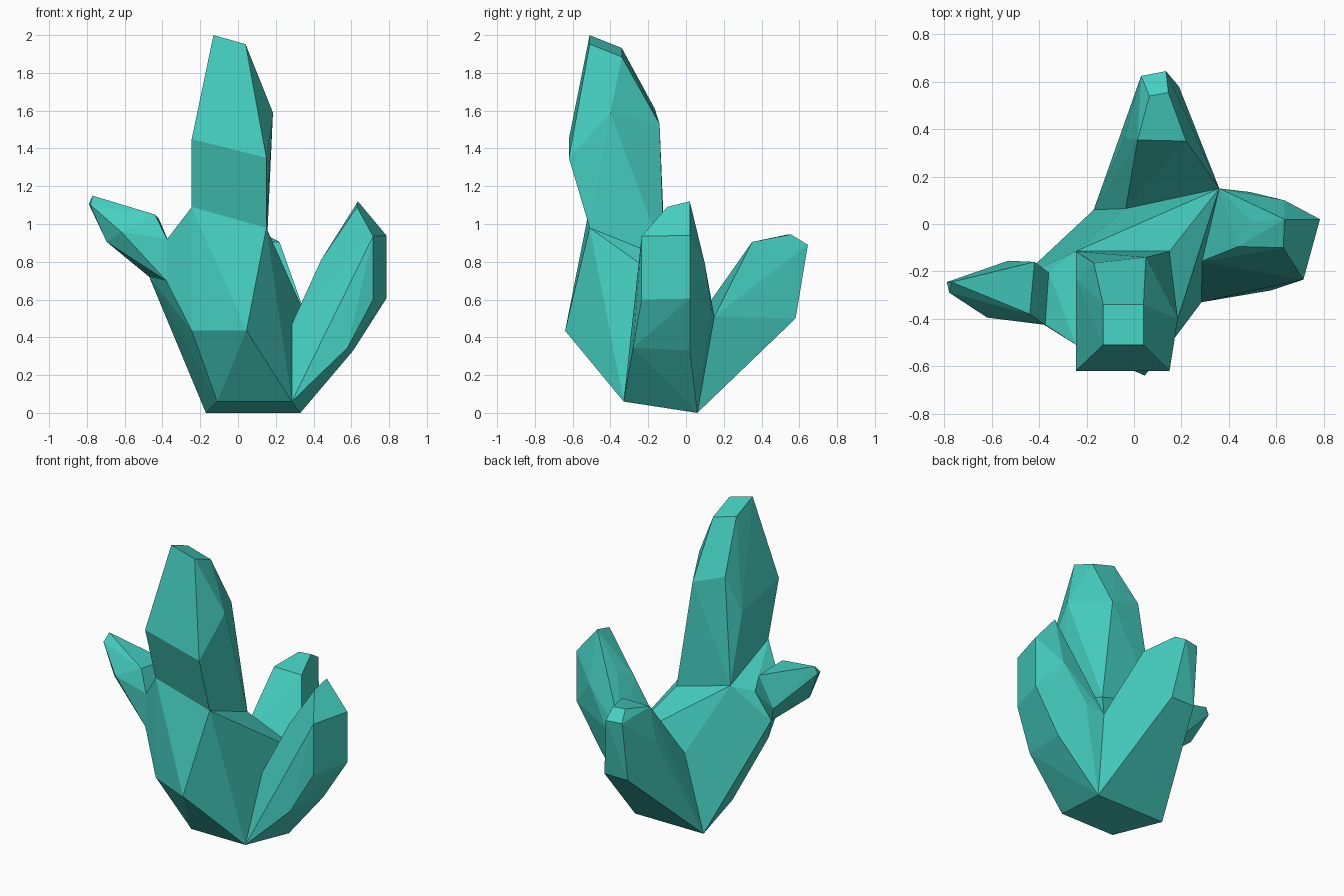
import bpy, bmesh
from mathutils import Vector

if "Cube" in bpy.data.objects:
    bpy.data.objects.remove(bpy.data.objects["Cube"])

teal = bpy.data.materials.new("teal_crystal")
teal.diffuse_color = (0.06, 0.62, 0.53, 1)
teal.use_nodes = True
teal.node_tree.nodes["Principled BSDF"].inputs["Base Color"].default_value = teal.diffuse_color


def tilted_square(cx, cy, half, z):
    """Square cut across the tall crystal, sloping down to the right and back."""
    return [(cx + sx * half, cy + sy * half, z - half * (0.28 * sx + 0.4 * sy))
            for sx, sy in ((-1, -1), (1, -1), (1, 1), (-1, 1))]


def faceted(name, points, roots):
    """Convex faceted block, left open where it joins a neighbour."""
    bm = bmesh.new()
    for p in points:
        bm.verts.new(p)
    out = bmesh.ops.convex_hull(bm, input=bm.verts[:])
    loose = [v for v in bm.verts if not v.link_faces]
    bmesh.ops.delete(bm, geom=loose, context='VERTS')

    def in_root(face, root):
        return all(any((v.co - Vector(p)).length < 1e-4 for p in root) for v in face.verts)

    joints = [f for f in bm.faces if any(in_root(f, r) for r in roots)]
    bmesh.ops.recalc_face_normals(bm, faces=bm.faces[:])
    bmesh.ops.delete(bm, geom=joints, context='FACES')
    bmesh.ops.dissolve_limit(bm, angle_limit=0.04, verts=bm.verts[:], edges=bm.edges[:])
    mesh = bpy.data.meshes.new(name)
    bm.to_mesh(mesh)
    bm.free()
    mesh.materials.append(teal)
    bpy.context.collection.objects.link(bpy.data.objects.new(name, mesh))


# Corners shared between the base and the crystals
foot_left, foot_right = (-0.17, 0.06, 0), (0.33, 0.06, 0)
toe_left, toe_right = (-0.11, -0.33, 0.06), (0.285, -0.33, 0.06)
back_left, back_right = (-0.035, 0.065, 0.5), (0.36, 0.15, 0.51)

# Joints where each crystal grows from the base
tall_root = tilted_square(-0.0475, -0.3125, 0.1975, 0.956)
back_root = [foot_left, foot_right, back_right, back_left]
right_root = [toe_right, foot_right, back_right, (0.278, -0.16, 0.455)]
left_root = [(-0.36, -0.205, 0.89), (-0.375, -0.425, 0.92),
             (-0.38, -0.425, 0.70), (-0.47, -0.22, 0.72)]
all_roots = [tall_root, back_root, right_root, left_root]

# Base block
belly = [toe_left, (-0.245, -0.51, 0.435), (0.045, -0.64, 0.435)]
faceted("base", set(sum(all_roots, belly)), all_roots)

# Tall crystal
faceted("tall_crystal", tall_root + tilted_square(-0.045, -0.425, 0.085, 1.942) + [
    (-0.245, -0.62, 1.45), (0.15, -0.62, 1.35), (0.185, -0.40, 1.59),
    (0.05, -0.14, 1.53), (-0.17, -0.165, 1.61), (-0.245, -0.235, 1.37)], [tall_root])

# Back crystal
faceted("back_crystal", back_root + [
    (0.02, 0.58, 0.5), (0.19, 0.58, 0.5), (-0.04, 0.365, 0.68),
    (0.015, 0.355, 0.905), (0.22, 0.35, 0.905),
    (0.03, 0.625, 0.89), (0.135, 0.645, 0.89),
    (0.065, 0.54, 0.945), (0.145, 0.555, 0.945)], [back_root])

# Right crystal
faceted("right_crystal", right_root + [
    (0.345, -0.135, 0.48), (0.58, -0.28, 0.345), (0.61, 0.02, 0.33),
    (0.785, 0.02, 0.605), (0.715, -0.235, 0.60), (0.715, -0.235, 0.935),
    (0.785, 0.02, 0.94), (0.635, 0.02, 1.12), (0.63, -0.10, 1.09),
    (0.58, -0.24, 0.675), (0.495, 0.01, 0.87), (0.49, 0.135, 0.55),
    (0.635, 0.10, 0.79), (0.44, -0.095, 0.81)], [right_root])

# Left crystal
faceted("left_crystal", left_root + [
    (-0.44, -0.38, 1.05), (-0.42, -0.16, 1.03), (-0.62, -0.395, 0.96),
    (-0.53, -0.155, 0.84), (-0.695, -0.30, 0.905),
    (-0.77, -0.245, 1.15), (-0.79, -0.245, 1.105), (-0.78, -0.29, 1.10)], [left_root])
